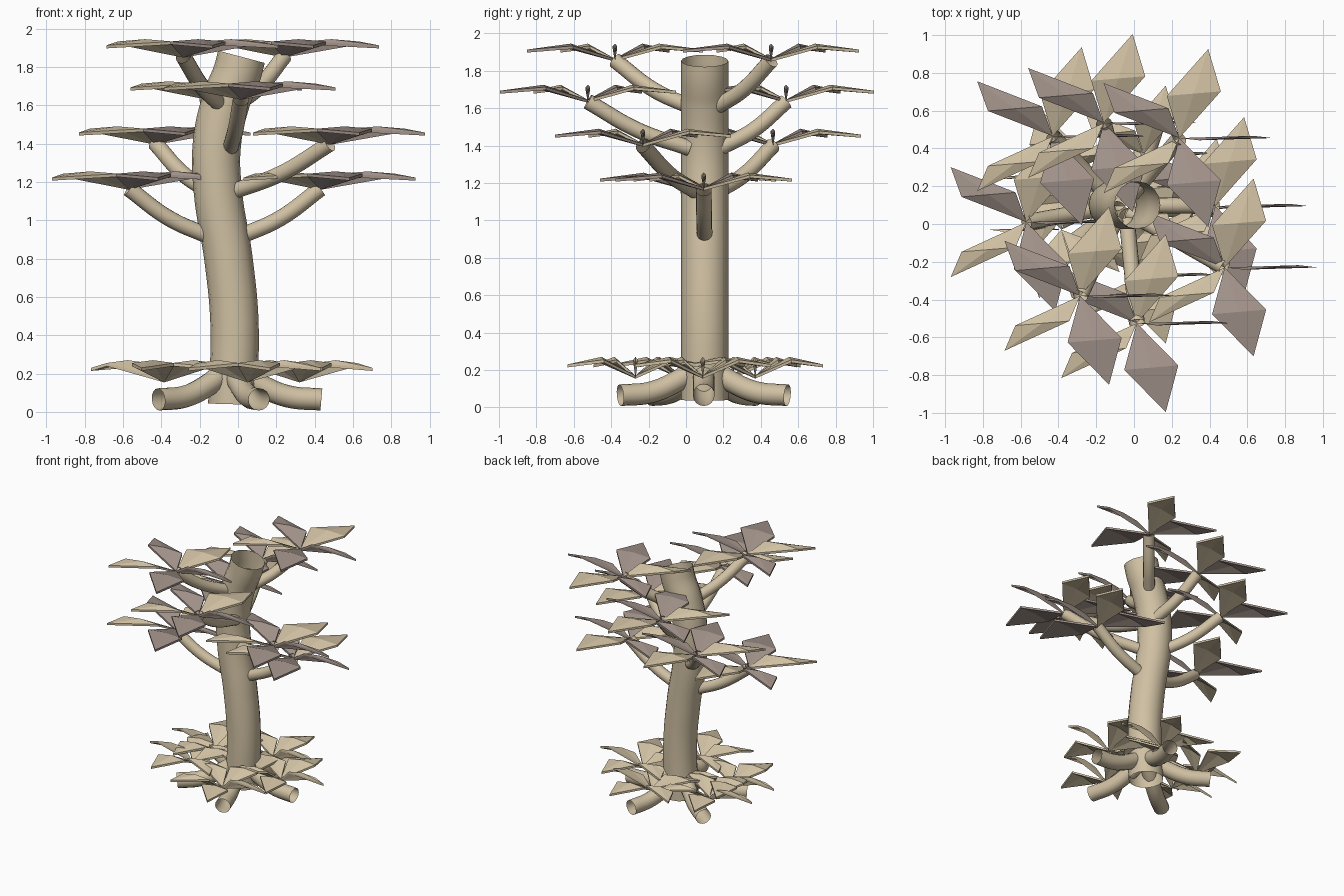
import bpy
import bmesh
from math import cos, sin, radians
from mathutils import Vector

cube = bpy.data.objects.get("Cube")
if cube:
    bpy.data.objects.remove(cube, do_unlink=True)


def material(name, rgb):
    mat = bpy.data.materials.new(name)
    mat.use_nodes = True
    color = (*rgb, 1)
    mat.diffuse_color = color
    node = next(n for n in mat.node_tree.nodes if n.type == "BSDF_PRINCIPLED")
    node.inputs["Base Color"].default_value = color
    node.inputs["Roughness"].default_value = 0.8
    return mat


TAN = material("tan", (0.63, 0.53, 0.365))
MAUVE = material("mauve", (0.36, 0.29, 0.255))


def add_mesh(name, mesh):
    obj = bpy.data.objects.new(name, mesh)
    bpy.context.collection.objects.link(obj)
    return obj


def tube(name, points, radius):
    """Open smooth pipe along a path of points."""
    curve = bpy.data.curves.new(name + "_path", "CURVE")
    curve.dimensions = "3D"
    curve.bevel_depth = radius
    curve.bevel_resolution = 6
    curve.resolution_u = 8
    spline = curve.splines.new("BEZIER")
    spline.bezier_points.add(len(points) - 1)
    for bp, co in zip(spline.bezier_points, points):
        bp.co = co
        bp.handle_left_type = bp.handle_right_type = "AUTO"
    helper = add_mesh(name + "_path", curve)
    bpy.context.view_layer.update()
    graph = bpy.context.evaluated_depsgraph_get()
    mesh = bpy.data.meshes.new_from_object(helper.evaluated_get(graph))
    bpy.data.objects.remove(helper, do_unlink=True)
    mesh.materials.clear()
    mesh.materials.append(TAN)
    for poly in mesh.polygons:
        poly.use_smooth = True
    return add_mesh(name, mesh)


def arc(start, end, sag):
    """Three-sample path that droops below the straight line."""
    a, b = Vector(start), Vector(end)
    return [a, (a + b) / 2 - Vector((0, 0, sag)), b]


def leaf_cluster(name, center, scale, lift, turn, dark_leaves):
    """Five thin folded leaves whose width always runs along x."""
    bm = bmesh.new()
    origin = Vector(center)
    up = Vector((0, 0, lift))
    half = Vector((0.143 * scale, 0.012, 0))
    thickness = Vector((0, 0, 0.016))
    for i in range(5):
        a = radians(72 * i + turn)
        tip = Vector((cos(a), sin(a), 0)) * 0.495 * scale
        mid = tip * 0.5
        outline = [Vector(), mid + half + up * 0.85,
                   tip + up * 0.6, mid - half + up * 0.85]
        rib = mid + up
        top = [bm.verts.new(origin + p) for p in outline]
        low = [bm.verts.new(origin + p - thickness) for p in outline]
        top_rib = bm.verts.new(origin + rib)
        low_rib = bm.verts.new(origin + rib - thickness)
        faces = []
        for k in range(4):
            n = (k + 1) % 4
            faces += [bm.faces.new((top[k], top[n], top_rib)),
                      bm.faces.new((low[n], low[k], low_rib)),
                      bm.faces.new((low[k], low[n], top[n], top[k]))]
        for face in faces:
            face.material_index = 1 if i in dark_leaves else 0
    bmesh.ops.recalc_face_normals(bm, faces=bm.faces)
    mesh = bpy.data.meshes.new(name)
    bm.to_mesh(mesh)
    bm.free()
    mesh.materials.append(TAN)
    mesh.materials.append(MAUVE)
    return add_mesh(name, mesh)


# Trunk
TRUNK_Y = 0.1
trunk_line = [(-0.03, 0.04), (-0.018, 0.45), (-0.05, 0.8), (-0.105, 1.15),
              (-0.11, 1.4), (-0.06, 1.63), (-0.004, 1.77), (0.018, 1.853)]
tube("trunk", [(x, TRUNK_Y, z) for x, z in trunk_line], 0.126)

# Branches in four levels, two per level, each with a crown of leaves
levels = [
    (1.175, -0.07, [(-0.57, 0.01), (0.43, 0.095)]),
    (1.41, -0.095, [(-0.43, 0.465), (0.48, -0.23)]),
    (1.645, -0.045, [(0.015, -0.525), (-0.16, 0.535)]),
    (1.865, -0.06, [(0.24, 0.455), (-0.285, -0.38)]),
]
for n, (z, trunk_x, ends) in enumerate(levels, 1):
    for side, (x, y) in zip("ab", ends):
        axis = Vector((trunk_x, TRUNK_Y, z - 0.26))
        out = Vector((x - trunk_x, y - TRUNK_Y, 0)).normalized()
        end = Vector((x, y, z - 0.01))
        tube(f"branch_{n}{side}", arc(axis + out * 0.08, end, 0.03), 0.042)
        leaf_cluster(f"crown_leaves_{n}{side}", (x, y, z), 1, 0.08, 0, (0, 2, 4))

# Roots spreading from the foot of the trunk
for i in range(5):
    a = radians(72 * i)
    out = Vector((cos(a), sin(a), 0))
    foot = Vector((-0.035, 0.095, 0))
    path = [foot + out * r + Vector((0, 0, z))
            for r, z in ((0.04, 0.21), (0.16, 0.135), (0.3, 0.08), (0.47, 0.065))]
    tube(f"root_{i + 1}", path, 0.058)

# Ground leaves above the roots; the two on the -x side are turned around
ground = [(0.32, 0.09, 0), (0.05, 0.37, 0), (-0.385, 0.25, 180),
          (-0.385, -0.03, 180), (0.05, -0.27, 0)]
for i, (x, y, turn) in enumerate(ground, 1):
    leaf_cluster(f"ground_leaves_{i}", (x, y, 0.17), 0.77, 0.1, turn, ())
